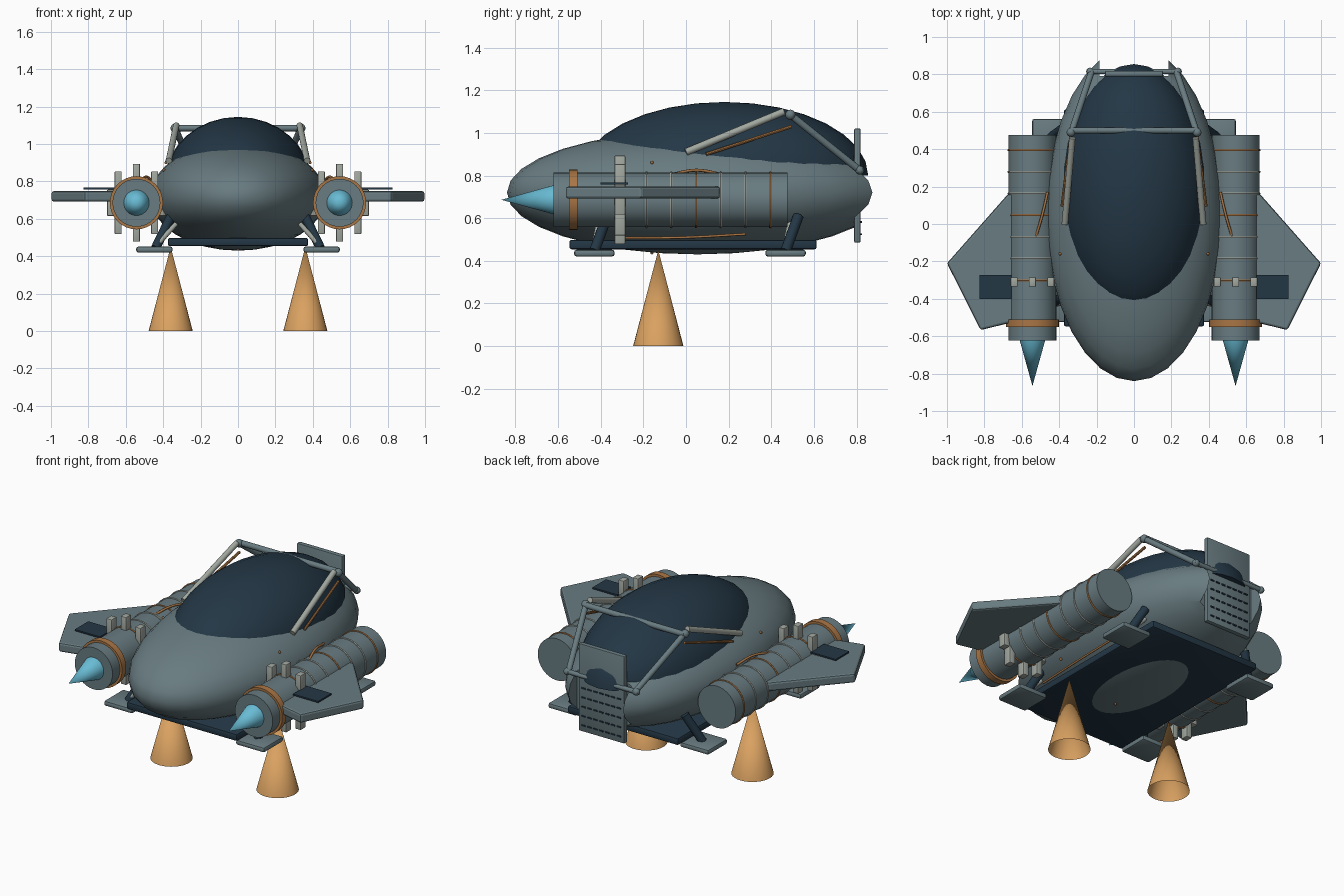
import bpy, bmesh, math
from mathutils import Vector

if "Cube" in bpy.data.objects:
    bpy.data.objects.remove(bpy.data.objects["Cube"], do_unlink=True)


def material(name, r, g, b):
    m = bpy.data.materials.new(name)
    m.use_nodes = True
    m.diffuse_color = (r, g, b, 1)
    m.node_tree.nodes["Principled BSDF"].inputs["Base Color"].default_value = (r, g, b, 1)
    return m


GREY = material("hull grey", .14, .20, .22)
DARK = material("dark navy", .017, .038, .060)
LIGHT = material("light metal", .36, .39, .35)
COPPER = material("copper", .40, .18, .06)
FLAME = material("flame orange", .70, .36, .12)
BLUE = material("nose blue", .14, .50, .66)


def finish(name, mat, smooth=True):
    ob = bpy.context.object
    ob.name = name
    ob.data.materials.append(mat)
    if smooth:
        bpy.ops.object.shade_smooth_by_angle(angle=math.radians(35))
    return ob


def apply_modifier(ob, kind, **settings):
    mod = ob.modifiers.new(kind.title(), kind)
    for key, value in settings.items():
        setattr(mod, key, value)
    bpy.context.view_layer.objects.active = ob
    bpy.ops.object.modifier_apply(modifier=mod.name)


def box(name, centre, size, mat, bevel=0):
    bpy.ops.mesh.primitive_cube_add(size=1, location=centre)
    ob = bpy.context.object
    ob.scale = size
    bpy.ops.object.transform_apply(location=False, rotation=False, scale=True)
    if bevel:
        apply_modifier(ob, "BEVEL", width=bevel, segments=2)
    return finish(name, mat)


def ellipsoid(name, centre, radii, mat, segments=32, rings=16):
    bpy.ops.mesh.primitive_uv_sphere_add(segments=segments, ring_count=rings, radius=1, location=centre)
    bpy.context.object.scale = radii
    bpy.ops.object.transform_apply(location=False, rotation=False, scale=True)
    ob = finish(name, mat, False)
    bpy.ops.object.shade_smooth()
    return ob


def taper(name, start, end, r1, r2, mat, sides=32, cap="NGON"):
    a, b = Vector(start), Vector(end)
    bpy.ops.mesh.primitive_cone_add(vertices=sides, radius1=r1, radius2=r2, depth=(b - a).length,
                                    end_fill_type=cap, location=(a + b) / 2,
                                    rotation=(b - a).to_track_quat("Z", "Y").to_euler())
    return finish(name, mat)


def rod(name, start, end, radius, mat, sides=12):
    return taper(name, start, end, radius, radius, mat, sides)


def pipe(name, points, radius, mat):
    curve = bpy.data.curves.new(name, "CURVE")
    curve.dimensions = "3D"
    curve.bevel_depth = radius
    curve.bevel_resolution = 2
    curve.resolution_u = 6
    curve.use_fill_caps = True
    spline = curve.splines.new("BEZIER")
    spline.bezier_points.add(len(points) - 1)
    for p, co in zip(spline.bezier_points, points):
        p.co = co
        p.handle_left_type = p.handle_right_type = "AUTO"
    ob = bpy.data.objects.new(name, curve)
    bpy.context.collection.objects.link(ob)
    curve.materials.append(mat)


# Hull with a rear door slot
hull = ellipsoid("hull", (0, .054, .72), (.47, .894, .29), GREY)
bpy.ops.mesh.primitive_cube_add(size=1, location=(0, 1.04, .72))
cutter = bpy.context.object
cutter.scale = (.37, .5, 1)
cutter.hide_render = True
bpy.context.view_layer.update()
apply_modifier(hull, "BOOLEAN", operation="DIFFERENCE", object=cutter, solver="EXACT")
bpy.data.objects.remove(cutter, do_unlink=True)
bpy.ops.object.select_all(action="DESELECT")
hull.select_set(True)
bpy.context.view_layer.objects.active = hull
bpy.ops.object.shade_smooth_by_angle(angle=math.radians(35))

# Half-dome canopy
canopy = ellipsoid("canopy", (0, .18, .80), (.39, .675, .345), DARK)
bm = bmesh.new()
bm.from_mesh(canopy.data)
cut = bmesh.ops.bisect_plane(bm, geom=bm.verts[:] + bm.edges[:] + bm.faces[:], dist=1e-5,
                             plane_co=(0, 0, 0), plane_no=(0, 0, -1), clear_outer=True)
rim = [e for e in cut["geom_cut"] if isinstance(e, bmesh.types.BMEdge)]
cap = bmesh.ops.contextual_create(bm, geom=rim)
for f in cap["faces"]:
    f.smooth = False
bm.to_mesh(canopy.data)
bm.free()

# Belly plate, rear door and its tread rows
box("belly_plate", (0, .033, .476), (.75, 1.16, .044), DARK, .01)
box("rear_door", (0, .804, .753), (.31, .03, .535), GREY, .006)
for row in range(5):
    for col in range(7):
        box("door_tread", ((col - 3) * .04, .821, .525 + row * .057), (.026, .008, .008), DARK)

# Rivet ring around the hull
for i in range(12):
    a = math.radians(30 * i)
    ellipsoid("hull_rivet", (.457 * math.cos(a), -.16, .72 + .282 * math.sin(a)), (.008,) * 3, COPPER, 8, 6)

# Canopy roll cage cross bars
rod("cage_top_bar", (-.34, .5, 1.085), (.34, .5, 1.085), .017, GREY)
rod("cage_rear_bar", (-.25, .815, .825), (.25, .815, .825), .014, GREY)

POD_X, POD_Z, POD_R = .543, .686, .128


def build_wing(s):
    outline = [(.545, .16), (.674, .16), (1, -.21), (.82, -.567), (.545, -.5)]
    bm = bmesh.new()
    face = bm.faces.new([bm.verts.new((s * x, y, .692)) for x, y in outline])
    top = bmesh.ops.extrude_face_region(bm, geom=[face])["geom"]
    bmesh.ops.translate(bm, vec=(0, 0, .056), verts=[v for v in top if isinstance(v, bmesh.types.BMVert)])
    bmesh.ops.recalc_face_normals(bm, faces=bm.faces[:])
    mesh = bpy.data.meshes.new("wing")
    bm.to_mesh(mesh)
    bm.free()
    ob = bpy.data.objects.new("wing", mesh)
    bpy.context.collection.objects.link(ob)
    mesh.materials.append(GREY)
    apply_modifier(ob, "BEVEL", width=.012, segments=2)


for s in (1, -1):
    # Engine pod, nose cone and front band
    def on_pod(y):
        return (s * POD_X, y, POD_Z)
    rod("engine_pod", on_pod(.477), on_pod(-.622), POD_R, GREY, 32)
    taper("pod_nose_cone", on_pod(-.615), on_pod(-.866), .07, 0, BLUE)
    rod("pod_band", on_pod(-.55), on_pod(-.51), .142, COPPER, 32)
    # Pod rings, every third one copper
    for i in range(7):
        bpy.ops.mesh.primitive_torus_add(location=on_pod(.395 - .116 * i), rotation=(math.pi / 2, 0, 0),
                                         major_radius=POD_R, minor_radius=.006,
                                         major_segments=32, minor_segments=6)
        finish("pod_ring", LIGHT if i % 3 else COPPER)
    # Clamp blocks around the pod
    for i in range(8):
        a = math.pi / 4 * i
        box("pod_clamp", (s * POD_X + .138 * math.cos(a), -.31, POD_Z + .138 * math.sin(a)),
            (.038, .05, .14), LIGHT, .005)

    # Wing and its dark panel
    build_wing(s)
    box("wing_panel", (s * .74, -.337, .762), (.17, .13, .009), DARK)

    # Downward exhaust flame, open at the bottom
    taper("exhaust_flame", (s * .36, -.13, 0), (s * .36, -.13, .45), .118, 0, FLAME, 32, "NOTHING")

    # Landing legs, pistons and foot pads
    for y in (-.43, .467):
        box("foot_pad", (s * .447, y, .436), (.195, .19, .032), GREY, .012)
        rod("landing_leg", (s * .36, y + .06, .61), (s * .44, y, .445), .025, DARK)
        rod("leg_piston", (s * .33, y + .02, .575), (s * .42, y, .475), .013, LIGHT)

    # Roll cage side struts
    rod("cage_front_strut", (s * .37, 0, .91), (s * .33, .46, 1.10), .017, LIGHT)
    rod("cage_rear_strut", (s * .335, .49, 1.085), (s * .225, .82, .82), .017, GREY)
    rod("cage_thin_rod", (s * .385, .095, .90), (s * .335, .495, 1.03), .008, COPPER, 8)
    ellipsoid("cage_joint", (s * .337, .49, 1.085), (.024,) * 3, GREY, 12, 8)
    ellipsoid("cage_rear_joint", (s * .235, .815, .825), (.021,) * 3, GREY, 12, 8)

    # Copper fuel pipes
    pipe("upper_pipe", [(s * .462, .17, .805), (s * .49, .05, .825), (s * .525, -.07, .805)], .007, COPPER)
    pipe("lower_pipe", [(s * .38, -.33, .507), (s * .39, 0, .51), (s * .38, .28, .525)], .006, COPPER)
